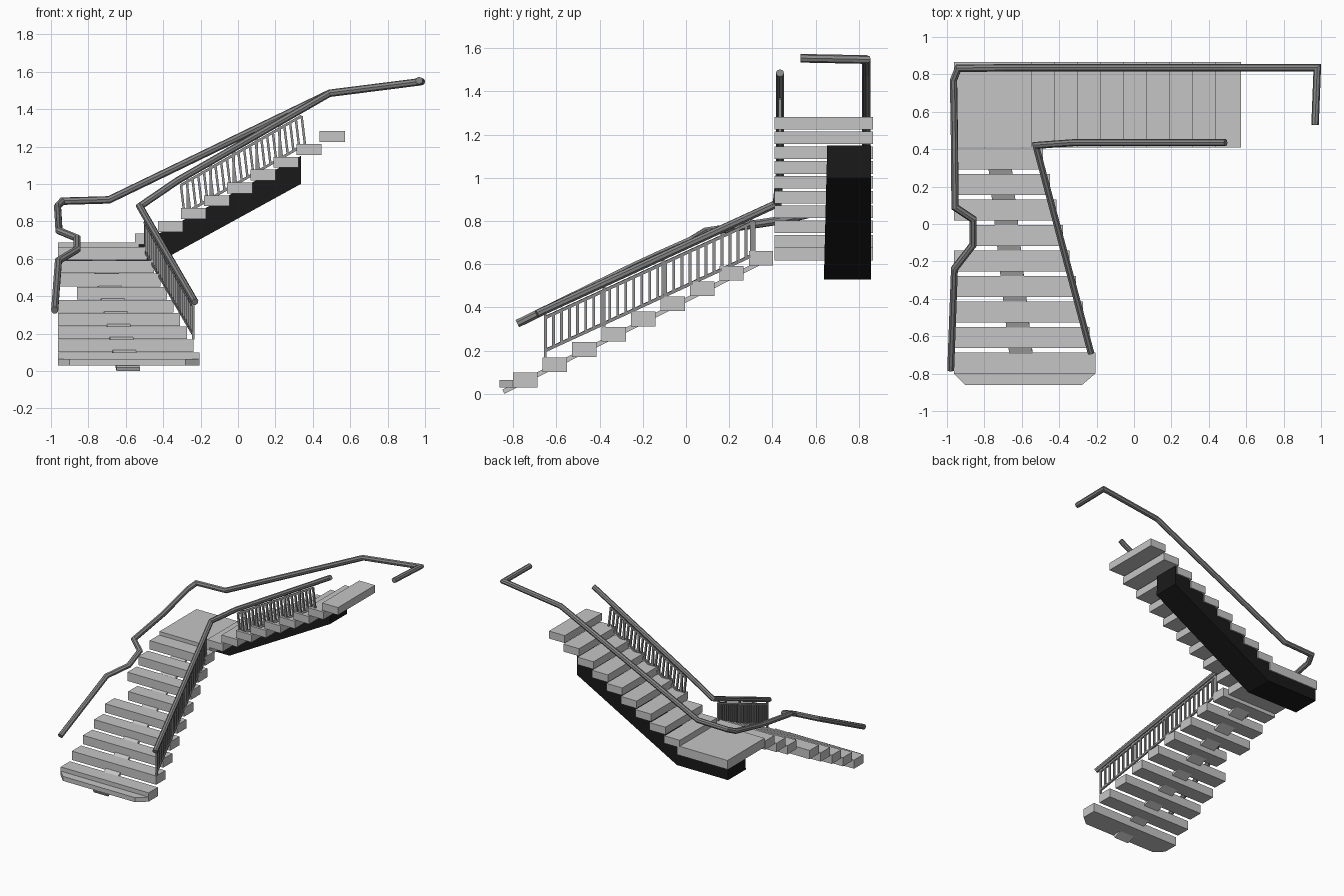
import bpy, bmesh, math
from mathutils import Vector

cube = bpy.data.objects.get("Cube")
if cube:
    bpy.data.objects.remove(cube)


def material(name, value):
    m = bpy.data.materials.new(name)
    m.use_nodes = True
    col = (value, value, value, 1)
    m.diffuse_color = col
    m.node_tree.nodes["Principled BSDF"].inputs["Base Color"].default_value = col
    return m


STONE = material("light grey", 0.56)
RAIL = material("dark grey", 0.24)
BARS = material("bar grey", 0.28)
BLACK = material("black", 0.01)


def finish(bm, name, mat):
    bmesh.ops.recalc_face_normals(bm, faces=bm.faces)
    me = bpy.data.meshes.new(name)
    bm.to_mesh(me)
    bm.free()
    me.materials.append(mat)
    ob = bpy.data.objects.new(name, me)
    bpy.context.collection.objects.link(ob)
    return ob


def add_prism(bm, outline, offset):
    """Extrude a closed outline along an offset vector."""
    face = bm.faces.new([bm.verts.new(p) for p in outline])
    ext = bmesh.ops.extrude_face_region(bm, geom=[face], use_keep_orig=True)
    moved = [g for g in ext["geom"] if isinstance(g, bmesh.types.BMVert)]
    bmesh.ops.translate(bm, verts=moved, vec=offset)


def add_box(bm, x0, x1, y0, y1, z0, z1):
    add_prism(bm, [(x0, y0, z0), (x1, y0, z0), (x1, y1, z0), (x0, y1, z0)], (0, 0, z1 - z0))


def add_tube(bm, points, radius, sides):
    """Sweep a polygon along a path with mitred corners."""
    pts = [Vector(p) for p in points]
    dirs = [(b - a).normalized() for a, b in zip(pts, pts[1:])]
    d = dirs[0]
    u = d.cross(Vector((1, 0, 0) if abs(d.z) > 0.99 else (0, 0, 1))).normalized()
    v = d.cross(u)
    ring = []
    for i in range(sides):
        a = 2 * math.pi * (i + 0.5) / sides
        ring.append(pts[0] + radius * (math.cos(a) * u + math.sin(a) * v))
    rings = [ring]
    for i in range(1, len(pts)):
        d = dirs[i - 1]
        n = d + dirs[i] if i < len(dirs) else d
        ring = [p + d * ((pts[i] - p).dot(n) / d.dot(n)) for p in ring]
        rings.append(ring)
    loops = [[bm.verts.new(p) for p in r] for r in rings]
    for a, b in zip(loops, loops[1:]):
        for i in range(sides):
            j = (i + 1) % sides
            bm.faces.new((a[i], a[j], b[j], b[i]))
    bm.faces.new(loops[0])
    bm.faces.new(loops[-1])


# Lower flight: treads narrow towards the landing, one is notched at the wall
LEFT = -0.962
RUN, RISE = 0.1363, 0.0705
lower_tops = []
for i in range(9):
    bm = bmesh.new()
    y, z = -0.80 + i * RUN, 0.03 + i * RISE
    x0 = -0.86 if i == 5 else LEFT
    x1 = -0.207 if i == 0 else -0.203 - i * 0.0353
    add_box(bm, x0, x1, y, y + 0.113, z, z + 0.068)
    lower_tops.append((y, z + 0.068))
    finish(bm, f"lower_tread_{i + 1}", STONE)

# Chamfered nosing in front of the first tread
bm = bmesh.new()
add_prism(bm, [(LEFT, -0.80, 0.03), (-0.90, -0.862, 0.03), (-0.28, -0.862, 0.03),
               (-0.207, -0.80, 0.03)], (0, 0, 0.035))
finish(bm, "bottom_nosing", STONE)

# Thin sloping beam through the lower treads
bm = bmesh.new()
add_prism(bm, [(-0.65, -0.85, 0.02), (-0.65, -0.84, 0.0), (-0.785, 0.36, 0.604),
               (-0.785, 0.36, 0.627)], (0.125, 0, 0))
finish(bm, "lower_beam", STONE)

# Landing
bm = bmesh.new()
add_box(bm, LEFT, -0.53, 0.41, 0.865, 0.617, 0.687)
finish(bm, "landing", STONE)

# Upper flight
upper_tops = []
for i in range(9):
    bm = bmesh.new()
    x, z = -0.552 + i * 0.1235, 0.676 + i * 0.0685
    add_box(bm, x, x + 0.135, 0.41, 0.865, z, z + 0.058)
    upper_tops.append((x, z + 0.058))
    finish(bm, f"upper_tread_{i + 1}", STONE)

# Black stringer: flat under the landing, then rising, its inner side leaning slightly
bm = bmesh.new()
profile = [(-0.96, 0.53), (-0.52, 0.53), (0.336, 1.0), (0.336, 1.15),
           (-0.56, 0.66), (-0.56, 0.618), (-0.96, 0.618)]
add_prism(bm, [(x, 0.855, z) for x, z in profile], (0, -0.217, 0))
for vert in bm.verts:
    if vert.co.y < 0.7:
        vert.co.y += (vert.co.z - 0.53) * 0.025
finish(bm, "stringer", BLACK)

# Handrails
bm = bmesh.new()
wall_path = [(-0.98, -0.78, 0.325), (-0.96, -0.24, 0.59), (-0.86, -0.11, 0.65),
             (-0.86, 0.025, 0.71), (-0.957, 0.09, 0.75), (-0.96, 0.45, 0.805),
             (-0.965, 0.77, 0.88), (-0.94, 0.832, 0.908), (-0.69, 0.835, 0.915),
             (0.49, 0.835, 1.485), (0.98, 0.835, 1.547), (0.968, 0.53, 1.553)]
add_tube(bm, wall_path, 0.02, 8)
finish(bm, "wall_handrail", RAIL)

inner_path = [Vector(p) for p in ((-0.23, -0.69, 0.37), (-0.525, 0.42, 0.88),
                                  (-0.32, 0.435, 1.02), (0.49, 0.435, 1.485))]
bm = bmesh.new()
add_tube(bm, inner_path, 0.019, 8)
finish(bm, "inner_handrail", RAIL)


# Balustrade panels hang below the straight parts of the inner handrail
def balustrade(name, a, b, axis, start, end, count, posts):
    def on_rail(s, drop=0):
        p = a.lerp(b, (s - a[axis]) / (b[axis] - a[axis]))
        return p - Vector((0, 0, drop))

    lean = Vector((0.018, 0, 0)) if axis == 0 else Vector()
    top, low = 0.035, 0.187
    bm = bmesh.new()
    for drop, shift in ((top, Vector()), (low, lean)):
        add_tube(bm, [on_rail(start, drop) + shift, on_rail(end, drop) + shift], 0.01, 4)
    for i in range(count):
        s = start + (end - start) * i / (count - 1)
        add_tube(bm, [on_rail(s, low) + lean, on_rail(s, top)], 0.009, 4)
    for s, z in posts:
        p = on_rail(s)
        add_tube(bm, [(p.x, p.y, z), p], 0.009, 4)
    finish(bm, name, BARS)


balustrade("lower_balustrade", inner_path[0], inner_path[1], 1, -0.65, 0.315, 27,
           [(y + 0.012, z) for y, z in lower_tops[1::2] + lower_tops[8:]])
balustrade("upper_balustrade", inner_path[2], inner_path[3], 0, -0.305, 0.34, 22,
           [(x + 0.035, z) for x, z in upper_tops[2:7]])
